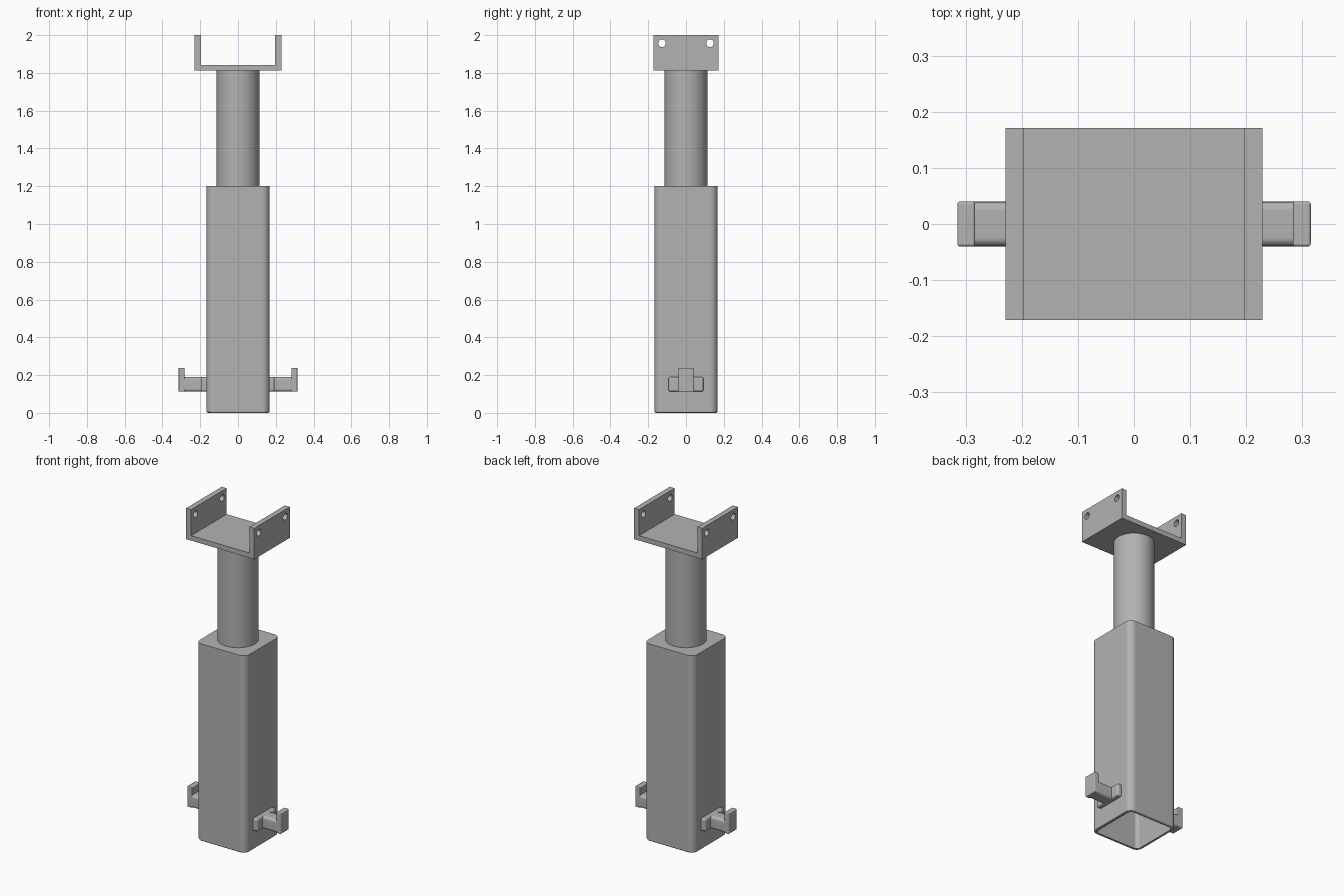
import bpy, bmesh, math
from mathutils import Matrix, Vector

cube = bpy.data.objects.get("Cube")
if cube:
    bpy.data.objects.remove(cube, do_unlink=True)

grey = bpy.data.materials.new("plain grey")
grey.use_nodes = True
COLOUR = (0.45, 0.45, 0.45, 1)
grey.diffuse_color = COLOUR
grey.node_tree.nodes["Principled BSDF"].inputs["Base Color"].default_value = COLOUR


def make(name, bm):
    """Turn a bmesh into a linked grey object."""
    bmesh.ops.recalc_face_normals(bm, faces=bm.faces[:])
    mesh = bpy.data.meshes.new(name)
    bm.to_mesh(mesh)
    bm.free()
    mesh.materials.append(grey)
    ob = bpy.data.objects.new(name, mesh)
    bpy.context.collection.objects.link(ob)
    return ob


def select(ob):
    bpy.ops.object.select_all(action="DESELECT")
    ob.select_set(True)
    bpy.context.view_layer.objects.active = ob


def smooth(ob):
    select(ob)
    bpy.ops.object.shade_smooth_by_angle(angle=math.radians(30))
    ob.modifiers.new("flat_face_normals", "WEIGHTED_NORMAL").keep_sharp = True


def box(bm, lo, hi):
    lo, hi = Vector(lo), Vector(hi)
    m = Matrix.Translation((lo + hi) / 2) @ Matrix.Diagonal((hi - lo).to_4d())
    return bmesh.ops.create_cube(bm, size=1, matrix=m)["verts"]


def round_edges(bm, edges, radius, segments):
    bmesh.ops.bevel(bm, geom=edges, offset=radius, segments=segments,
                    profile=0.5, affect="EDGES")


def along(edge, axis):
    d = edge.verts[1].co - edge.verts[0].co
    return abs(d[axis]) > 0.99 * d.length


def cylinder(bm, radius, depth, matrix, sides):
    bmesh.ops.create_cone(bm, cap_ends=True, segments=sides, radius1=radius,
                          radius2=radius, depth=depth, matrix=matrix)


# Outer sleeve: rounded square tube, open below, closed on top
HALF, TOP, WALL = 0.167, 1.2, 0.018
bm = bmesh.new()
box(bm, (-HALF, -HALF, 0), (HALF, HALF, TOP))
round_edges(bm, [e for e in bm.edges if along(e, 2)], 0.04, 8)
base = min(bm.faces, key=lambda f: f.calc_center_median().z)
rim = base.edges[:]
bmesh.ops.inset_region(bm, faces=[base], thickness=WALL)
cavity = bmesh.ops.extrude_discrete_faces(bm, faces=[base])["faces"][0]
bmesh.ops.translate(bm, verts=cavity.verts[:], vec=(0, 0, TOP - 0.03))
round_edges(bm, [e for e in rim if e.is_valid], 0.008, 3)
smooth(make("outer_sleeve", bm))

# Inner post
bm = bmesh.new()
cylinder(bm, 0.113, 0.62, Matrix.Translation((0, 0, 1.505)), 64)
smooth(make("inner_post", bm))

# Saddle bracket: U profile swept front to back, with bolt holes
W, D, T, Z0, Z1 = 0.229, 0.171, 0.033, 1.812, 2.0
profile = [(-W, Z0), (W, Z0), (W, Z1), (W - T, Z1), (W - T, Z0 + 0.03),
           (T - W, Z0 + 0.03), (T - W, Z1), (-W, Z1)]
bm = bmesh.new()
face = bm.faces.new([bm.verts.new((x, -D, z)) for x, z in profile])
back = bmesh.ops.extrude_face_region(bm, geom=[face])["geom"]
bmesh.ops.translate(bm, verts=[v for v in back if isinstance(v, bmesh.types.BMVert)],
                    vec=(0, 2 * D, 0))
bracket = make("saddle_bracket", bm)

bm = bmesh.new()
for y in (-0.127, 0.127):
    cylinder(bm, 0.02, 0.6, Matrix.Translation((0, y, 1.957))
             @ Matrix.Rotation(math.pi / 2, 4, "Y"), 32)
cutter = make("bolt_hole_cutter", bm)
cutter.hide_render = True
cut = bracket.modifiers.new("bolt_holes", "BOOLEAN")
cut.operation, cut.object, cut.solver = "DIFFERENCE", cutter, "EXACT"
select(bracket)
bpy.ops.object.modifier_apply(modifier=cut.name)
bpy.data.objects.remove(cutter, do_unlink=True)
smooth(bracket)

# Side hooks: mounting plate, rounded arm and upturned tip
for side, label in ((1, "left"), (-1, "right")):
    parts = {
        "hook_plate": ((0.155, -0.093, 0.112), (0.194, 0.093, 0.19), 0.012, None),
        "hook_arm": ((0.16, -0.04, 0.112), (0.3, 0.04, 0.19), 0.016, 0),
        "hook_tip": ((0.283, -0.04, 0.112), (0.315, 0.04, 0.238), 0.005, None),
    }
    for part, (lo, hi, radius, axis) in parts.items():
        bm = bmesh.new()
        box(bm, lo, hi)
        edges = [e for e in bm.edges if axis is None or along(e, axis)]
        round_edges(bm, edges, radius, 4)
        bmesh.ops.scale(bm, vec=(side, 1, 1), verts=bm.verts[:])
        smooth(make(f"{label}_{part}", bm))
